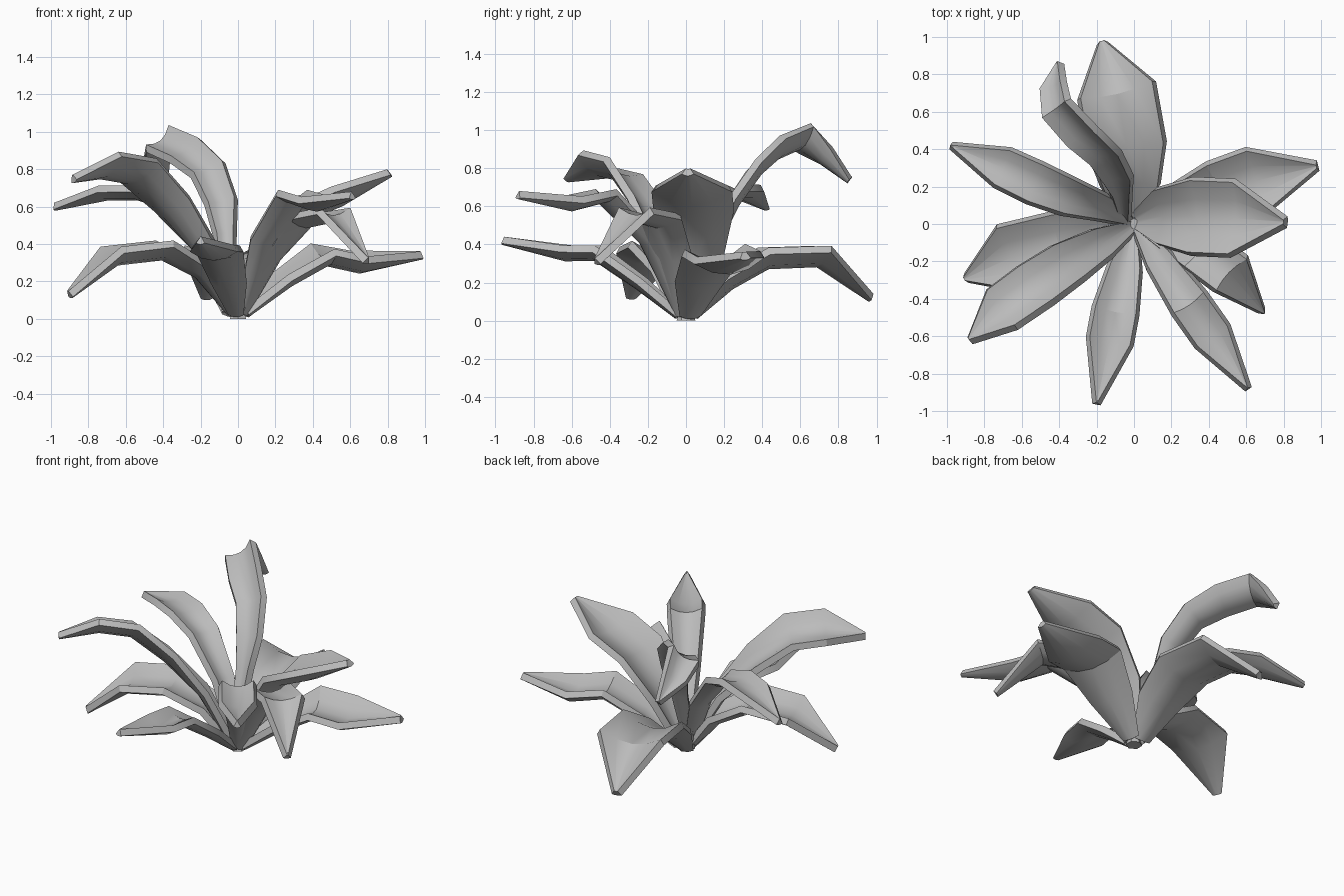
import bpy
import bmesh
from math import radians
from mathutils import Matrix, Vector

if "Cube" in bpy.data.objects:
    bpy.data.objects.remove(bpy.data.objects["Cube"], do_unlink=True)

THICKNESS = 0.042
CUP = 0.38
UP = Vector((0, 0, 1))
ACROSS = (-1, -0.5, 0, 0.5, 1)
OUTLINE = ((0, 0.25), (0.3, 0.8), (0.55, 1), (0.8, 0.95), (1, 0.1))

# One grey for the whole plant
grey = bpy.data.materials.new("leaf_grey")
grey.use_nodes = True
colour = (0.5, 0.5, 0.5, 1)
grey.diffuse_color = colour
grey.node_tree.nodes["Principled BSDF"].inputs["Base Color"].default_value = colour


def width_at(s):
    """Relative leaf width at fraction s from base to tip."""
    for (s0, w0), (s1, w1) in zip(OUTLINE, OUTLINE[1:]):
        if s <= s1:
            return w0 + (w1 - w0) * (s - s0) / (s1 - s0)
    return OUTLINE[-1][1]


def finish(name, bm):
    mesh = bpy.data.meshes.new(name)
    bm.normal_update()
    bm.to_mesh(mesh)
    bm.free()
    mesh.materials.append(grey)
    obj = bpy.data.objects.new(name, mesh)
    bpy.context.collection.objects.link(obj)
    return obj


def thicken_and_smooth(obj):
    """Give the blade a crisp rim and a smooth inside."""
    solid = obj.modifiers.new("thickness", "SOLIDIFY")
    solid.thickness = THICKNESS
    solid.offset = 0
    bpy.ops.object.select_all(action="DESELECT")
    obj.select_set(True)
    bpy.context.view_layer.objects.active = obj
    bpy.ops.object.modifier_apply(modifier=solid.name)
    bpy.ops.object.shade_smooth_by_angle(angle=radians(30))


def leaf(name, width, *path, roll=0):
    """Sweep a cupped blade along the path."""
    points = [Vector(p) for p in path]
    last = len(points) - 1
    bm = bmesh.new()
    rows = []
    for i, centre in enumerate(points):
        tangent = (points[min(i + 1, last)] - points[max(i - 1, 0)]).normalized()
        side = UP.cross(tangent).normalized()
        # Twist grows from the base to the middle
        side = Matrix.Rotation(radians(roll) * min(1, 2 * i / last), 3, tangent) @ side
        normal = tangent.cross(side)
        half = width / 2 * width_at(i / last)
        rows.append([bm.verts.new(centre + side * half * u
                                  + normal * half * CUP * (u * u - 0.4))
                     for u in ACROSS])
    for low, high in zip(rows, rows[1:]):
        for k in range(len(ACROSS) - 1):
            bm.faces.new((low[k], high[k], high[k + 1], low[k + 1]))
    # Wind the faces so that the cupped side is the front
    bmesh.ops.reverse_faces(bm, faces=bm.faces)
    thicken_and_smooth(finish(name, bm))


# Back leaves: a low broad one and a tall twisted one
leaf("low_back_leaf", 0.43, (-0.02, 0.04, 0.03), (-0.02, 0.22, 0.2),
     (-0.04, 0.42, 0.32), (-0.09, 0.7, 0.33), (-0.17, 0.97, 0.12))
leaf("tall_back_leaf", 0.21, (-0.05, 0.02, 0.04), (-0.07, 0.17, 0.45),
     (-0.09, 0.25, 0.62), (-0.16, 0.37, 0.79), (-0.28, 0.48, 0.89),
     (-0.41, 0.62, 0.95), (-0.43, 0.73, 0.86), (-0.4, 0.86, 0.74), roll=-35)

# Leaves on the left side
leaf("high_left_leaf", 0.42, (0.02, 0.02, 0.04), (0.15, 0.04, 0.33),
     (0.33, 0.04, 0.56), (0.54, 0.03, 0.65), (0.81, 0.01, 0.78))
leaf("low_left_leaf", 0.38, (0.04, 0.02, 0.03), (0.25, 0.08, 0.2),
     (0.46, 0.16, 0.33), (0.65, 0.23, 0.29), (0.98, 0.31, 0.34), roll=5)
leaf("drooping_left_leaf", 0.26, (0.03, -0.01, 0.03), (0.19, -0.06, 0.33),
     (0.35, -0.14, 0.52), (0.51, -0.26, 0.55), (0.69, -0.47, 0.31))

# Front leaves
leaf("high_front_leaf", 0.22, (0.02, -0.03, 0.04), (0.14, -0.2, 0.42),
     (0.3, -0.43, 0.65), (0.42, -0.6, 0.61), (0.61, -0.88, 0.66))
leaf("low_front_leaf", 0.25, (-0.01, -0.04, 0.03), (-0.05, -0.24, 0.19),
     (-0.1, -0.47, 0.35), (-0.13, -0.63, 0.35), (-0.2, -0.96, 0.42))

# Leaves on the right side
leaf("high_right_leaf", 0.29, (-0.02, -0.02, 0.04), (-0.18, -0.11, 0.37),
     (-0.36, -0.22, 0.6), (-0.53, -0.34, 0.77), (-0.7, -0.46, 0.8),
     (-0.88, -0.62, 0.75), roll=22)
leaf("low_right_leaf", 0.38, (-0.03, -0.01, 0.03), (-0.2, -0.05, 0.25),
     (-0.4, -0.12, 0.36), (-0.66, -0.18, 0.33), (-0.9, -0.29, 0.13))
leaf("back_right_leaf", 0.23, (-0.03, 0.02, 0.04), (-0.17, 0.09, 0.38),
     (-0.36, 0.15, 0.61), (-0.53, 0.22, 0.67), (-0.7, 0.3, 0.67),
     (-0.98, 0.42, 0.6))

# Small crown where the leaves meet
bm = bmesh.new()
bmesh.ops.create_cone(bm, cap_ends=True, segments=6, radius1=0.05, radius2=0.03,
                      depth=0.06, matrix=Matrix.Translation((0, 0, 0.03)))
finish("root_crown", bm)
